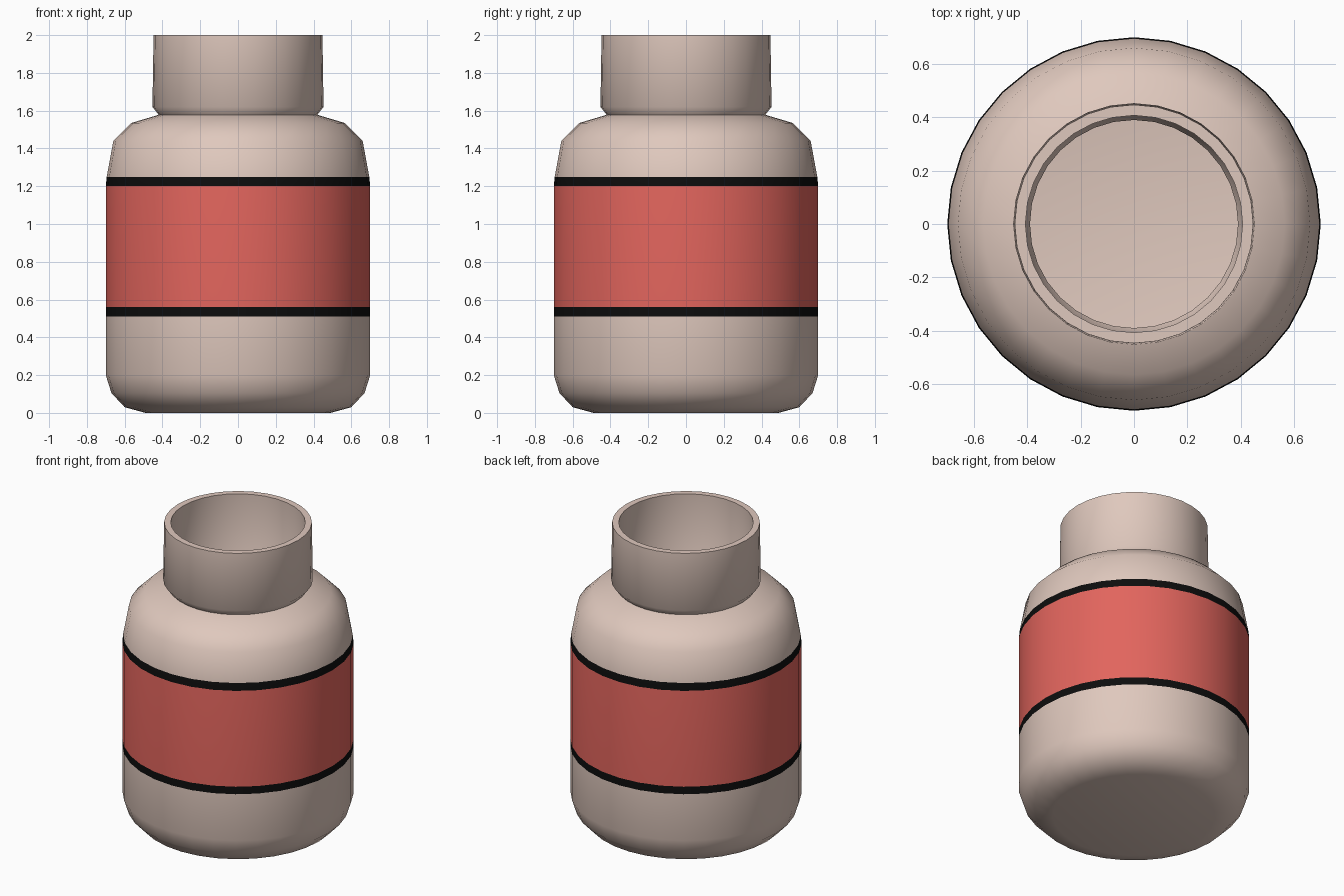
import bpy, bmesh
from math import cos, sin, tau, radians

if "Cube" in bpy.data.objects:
    bpy.data.objects.remove(bpy.data.objects["Cube"])

SIDES = 32


def material(name, rgb):
    m = bpy.data.materials.new(name)
    m.diffuse_color = (*rgb, 1)
    m.use_nodes = True
    m.node_tree.nodes["Principled BSDF"].inputs["Base Color"].default_value = m.diffuse_color
    return m


def lathe(name, profile, bands, mats):
    """Revolve (radius, z) points; bands gives the material of each segment."""
    bm = bmesh.new()
    rings = []
    for r, z in profile:
        rings.append([bm.verts.new((r * cos(tau * i / SIDES), r * sin(tau * i / SIDES), z))
                      for i in range(SIDES)])
    for k, (a, b) in enumerate(zip(rings, rings[1:])):
        for i in range(SIDES):
            j = (i + 1) % SIDES
            f = bm.faces.new((a[i], a[j], b[j], b[i]))
            f.material_index = bands.get(k, 0)
    bm.faces.new(rings[0][::-1])   # outer base
    bm.faces.new(rings[-1])        # inner floor
    me = bpy.data.meshes.new(name)
    bm.to_mesh(me)
    bm.free()
    for m in mats:
        me.materials.append(m)
    ob = bpy.data.objects.new(name, me)
    bpy.context.collection.objects.link(ob)
    bpy.context.view_layer.objects.active = ob
    ob.select_set(True)
    bpy.ops.object.shade_smooth_by_angle(angle=radians(40))
    return ob


clay = material("clay", (0.74, 0.58, 0.51))
red = material("red_glaze", (0.76, 0.13, 0.11))
black = material("black_glaze", (0.004, 0.004, 0.004))

# outer wall: base, belly with painted bands, shoulder, neck
outer = [(0.49, 0), (0.60, 0.03), (0.67, 0.105), (0.70, 0.20),
         (0.70, 0.51), (0.70, 0.56), (0.70, 1.20), (0.695, 1.25),
         (0.66, 1.44), (0.565, 1.535), (0.42, 1.578), (0.453, 1.62), (0.447, 2.0)]
# inner wall, from the rim down to the floor
inner = [(0.407, 2.0), (0.412, 1.63), (0.39, 1.575), (0.42, 1.535), (0.54, 1.50),
         (0.62, 1.42), (0.655, 1.20), (0.655, 0.20), (0.63, 0.12), (0.58, 0.065), (0.48, 0.04)]

lathe("jar", outer + inner, {4: 2, 5: 1, 6: 2}, [clay, red, black])
